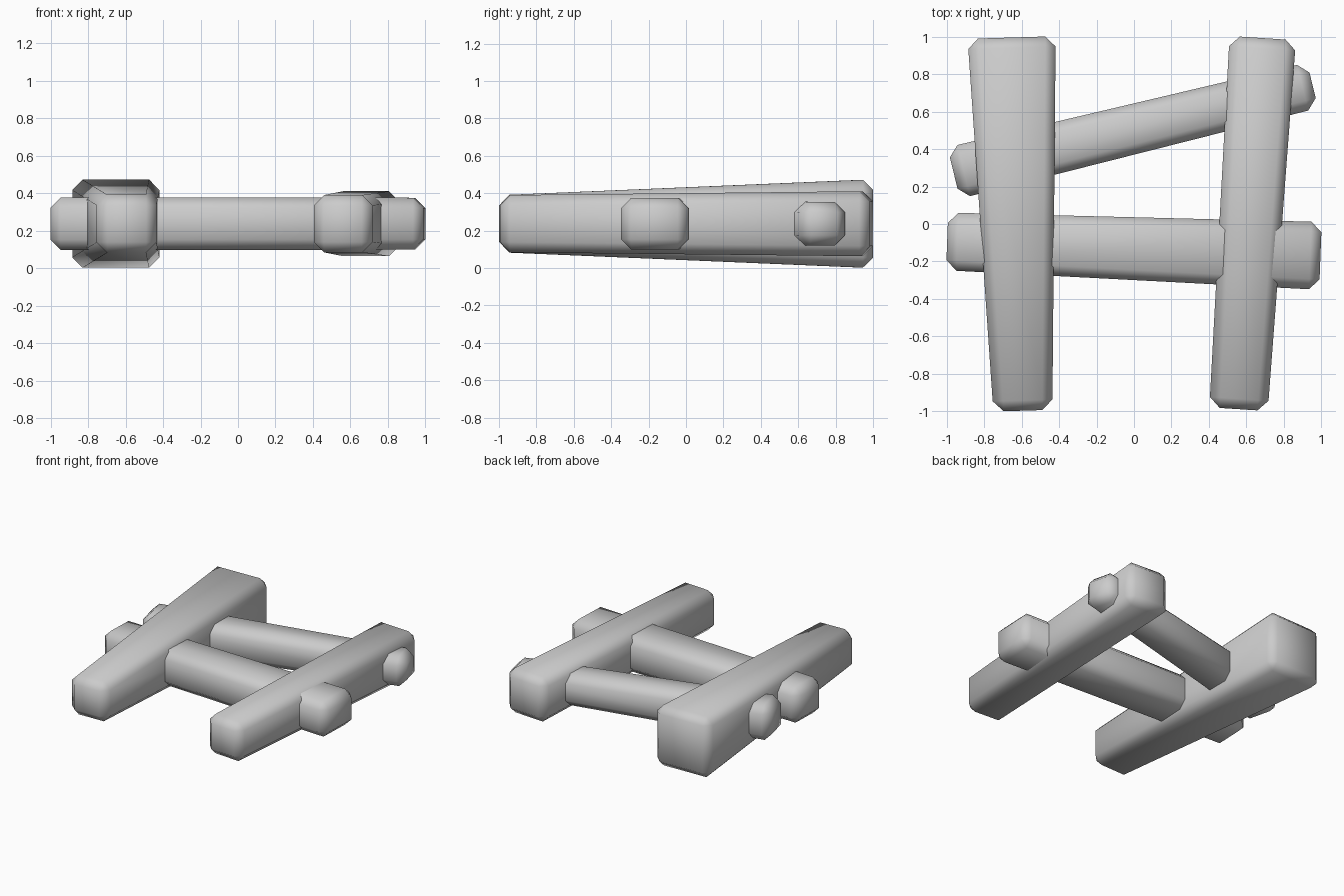
import bpy, bmesh
from mathutils import Vector

if "Cube" in bpy.data.objects:
    bpy.data.objects.remove(bpy.data.objects["Cube"])

Z = 0.237  # shared centre height of all beams


def beam(name, start, end, size0, size1, bevel=0.055):
    """Tapered, chamfered beam between two ground-plan points; sizes are (width, height)."""
    a, b = Vector((*start, Z)), Vector((*end, Z))
    side = (b - a).normalized().cross(Vector((0, 0, 1)))
    bm = bmesh.new()
    bmesh.ops.create_cube(bm, size=1)
    for v in bm.verts:
        u, s, h = v.co
        p, (w, t) = (a, size0) if u < 0 else (b, size1)
        v.co = p + side * (-s * w) + Vector((0, 0, h * t))
    bmesh.ops.recalc_face_normals(bm, faces=bm.faces)
    bmesh.ops.bevel(bm, geom=bm.edges[:], offset=bevel, segments=1,
                    affect='EDGES', profile=0.5)
    for f in bm.faces:
        f.smooth = True
    me = bpy.data.meshes.new(name)
    bm.to_mesh(me)
    bm.free()
    ob = bpy.data.objects.new(name, me)
    bpy.context.collection.objects.link(ob)
    return ob


# long side rails, thicker at the back
beam("left_rail", (-0.593, -0.996), (-0.653, 0.995), (0.315, 0.305), (0.47, 0.474))
beam("right_rail", (0.558, -0.988), (0.687, 0.992), (0.312, 0.305), (0.355, 0.348))

# crossing rungs
beam("front_rung", (-0.997, -0.093), (0.995, -0.17), (0.308, 0.28), (0.362, 0.277))
beam("diagonal_rung", (-0.962, 0.272), (0.953, 0.74), (0.282, 0.275), (0.25, 0.232))
